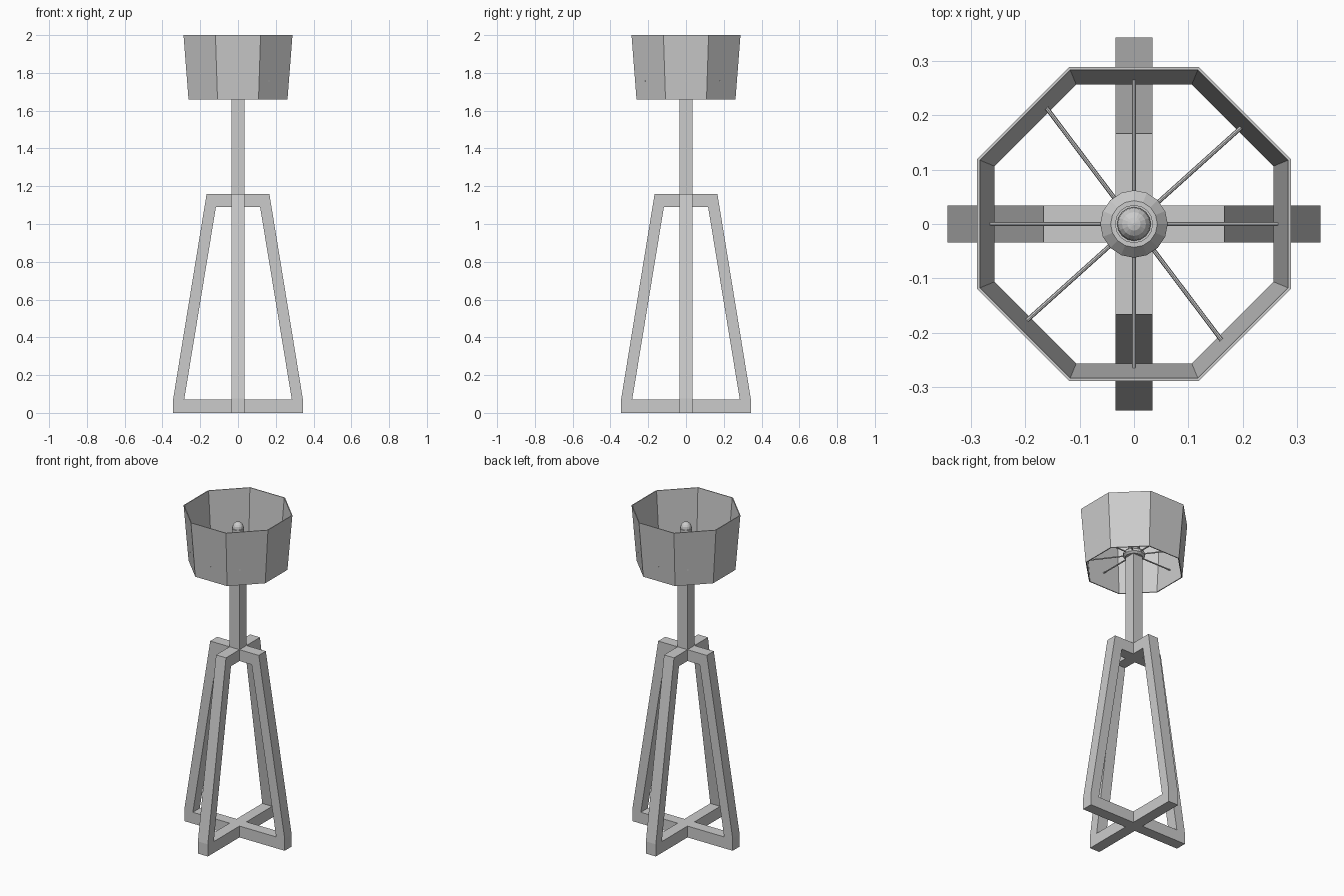
import bpy, bmesh, math
from mathutils import Matrix, Vector

if "Cube" in bpy.data.objects:
    bpy.data.objects.remove(bpy.data.objects["Cube"])

W = 0.034  # half width of the square timber


def finish(bm, name):
    bmesh.ops.recalc_face_normals(bm, faces=bm.faces)
    me = bpy.data.meshes.new(name)
    bm.to_mesh(me)
    bm.free()
    ob = bpy.data.objects.new(name, me)
    bpy.context.collection.objects.link(ob)
    return ob


def lathe(name, profile, sides, offset=0.0, closed=False):
    """Revolve (radius, z) points; cap the ends or close into a loop."""
    bm = bmesh.new()
    rings = []
    for r, z in profile:
        rings.append([bm.verts.new((r * math.cos(offset + math.tau * i / sides),
                                    r * math.sin(offset + math.tau * i / sides), z))
                      for i in range(sides)])
    pairs = list(zip(rings, rings[1:]))
    if closed:
        pairs.append((rings[-1], rings[0]))
    else:
        bm.faces.new(rings[0])
        bm.faces.new(rings[-1])
    for a, b in pairs:
        for i in range(sides):
            j = (i + 1) % sides
            bm.faces.new((a[i], a[j], b[j], b[i]))
    return finish(bm, name)


def half_frame(name, start, angle):
    """C-shaped bar: foot, slanted leg and top rail, from x=start outward."""
    quads = [
        [(start, 0), (0.343, 0), (0.285, 0.07), (start, 0.07)],
        [(0.343, 0), (0.343, 0.075), (0.285, 0.07)],
        [(0.343, 0.075), (0.166, 1.16), (0.117, 1.09), (0.285, 0.07)],
        [(0.166, 1.16), (start, 1.16), (start, 1.09), (0.117, 1.09)],
    ]
    outline = [quads[0][0], quads[0][1], quads[1][1], quads[2][1], quads[3][1],
               quads[3][2], quads[2][2], quads[0][2], quads[0][3]]
    bm = bmesh.new()
    f = bm.faces.new([bm.verts.new((x, -W, z)) for x, z in outline])
    out = bmesh.ops.extrude_face_region(bm, geom=[f])
    verts = [v for v in out["geom"] if isinstance(v, bmesh.types.BMVert)]
    bmesh.ops.translate(bm, vec=(0, 2 * W, 0), verts=verts)
    bmesh.ops.rotate(bm, cent=(0, 0, 0), verts=bm.verts,
                     matrix=Matrix.Rotation(angle, 3, 'Z'))
    return finish(bm, name)


# Crossed base: one through frame (two halves) and two butted halves
for i, side in enumerate(("right", "back", "left", "front")):
    half_frame(side + "_leg_frame", 0.0 if i % 2 == 0 else W, i * math.pi / 2)

# Square post
s2 = math.sqrt(2)
lathe("post", [(W * s2, 1.16), (W * s2, 1.74)], 4, math.pi / 4)

# Octagonal shade, open at both ends
k = 1 / math.cos(math.pi / 8)
lathe("shade", [(0.262 * k, 1.66), (0.2885 * k, 2.0), (0.2835 * k, 2.0), (0.2565 * k, 1.66)],
      8, math.pi / 8, closed=True)

# Hub carrying the spokes
lathe("hub", [(0.05, 1.74), (0.062, 1.75), (0.062, 1.765), (0.043, 1.785)], 16)

# Bulb holder and domed bulb
lathe("bulb_holder", [(0.035, 1.78), (0.035, 1.89)], 16)
dome = [(0.031 * math.cos(math.radians(a)), 1.897 + 0.031 * math.sin(math.radians(a)))
        for a in (0, 22, 45, 67, 86)]
lathe("bulb", [(0.031, 1.885)] + dome, 16)

# Thin spokes from the hub to the shade wall
for n, deg in enumerate((0, 42, 90, 127, 180, 222, 270, 307)):
    a = math.radians(deg)
    off = math.radians((deg + 22.5) % 45 - 22.5)
    end = 0.2705 / math.cos(off)
    d = Vector((math.cos(a), math.sin(a), 0))
    bm = bmesh.new()
    m = (Matrix.Translation(d * (0.04 + end) / 2 + Vector((0, 0, 1.757)))
         @ d.to_track_quat('Z', 'Y').to_matrix().to_4x4())
    bmesh.ops.create_cone(bm, cap_ends=True, segments=8, radius1=0.004, radius2=0.004,
                          depth=end - 0.04, matrix=m)
    finish(bm, f"spoke_{n + 1}")
